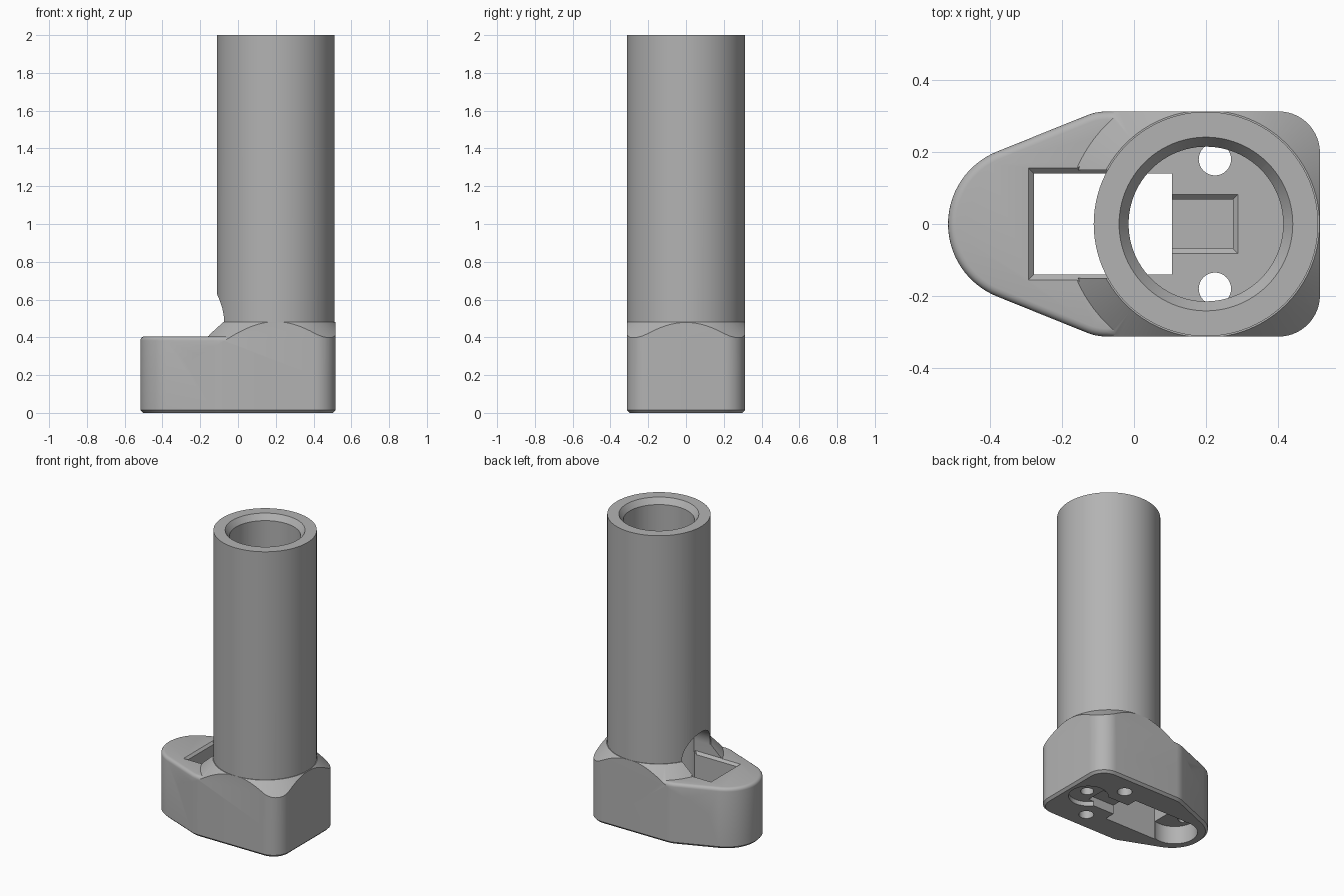
import bpy, bmesh, math

if "Cube" in bpy.data.objects:
    bpy.data.objects.remove(bpy.data.objects["Cube"])

TUBE_X, TUBE_R, BORE_R = 0.2, 0.312, 0.215
HALF_W, LENGTH, FLOOR, STEP, DECK = 0.313, 0.517, 0.2, 0.4, 0.48

grey = bpy.data.materials.new("plain_grey")
grey.use_nodes = True
colour = (0.45, 0.45, 0.45, 1)
grey.diffuse_color = colour
grey.node_tree.nodes["Principled BSDF"].inputs["Base Color"].default_value = colour


def make(name, bm):
    bmesh.ops.recalc_face_normals(bm, faces=bm.faces[:])
    mesh = bpy.data.meshes.new(name)
    bm.to_mesh(mesh)
    bm.free()
    mesh.materials.append(grey)
    ob = bpy.data.objects.new(name, mesh)
    bpy.context.collection.objects.link(ob)
    return ob


def prism(name, outline, z0, z1, bottom=0, top=0, segments=1):
    """Extrude an outline upwards, with optional bevelled rims."""
    bm = bmesh.new()
    face = bm.faces.new([bm.verts.new((x, y, z0)) for x, y in outline])
    out = bmesh.ops.extrude_face_region(bm, geom=[face])
    for v in out["geom"]:
        if isinstance(v, bmesh.types.BMVert):
            v.co.z = z1
    for z, size, seg in ((z0, bottom, 1), (z1, top, segments)):
        if size:
            rim = [e for e in bm.edges if all(abs(v.co.z - z) < 1e-5 for v in e.verts)]
            bmesh.ops.bevel(bm, geom=rim, offset=size, segments=seg, profile=0.5, affect='EDGES')
    return make(name, bm)


def lathe(name, x, y, r0, r1, z0, z1, n=96):
    bm = bmesh.new()
    bmesh.ops.create_cone(bm, cap_ends=True, segments=n, radius1=r0, radius2=r1, depth=z1 - z0)
    bmesh.ops.translate(bm, verts=bm.verts[:], vec=(x, y, (z0 + z1) / 2))
    return make(name, bm)


def block(name, x0, x1, w, z0, z1, grow=0):
    """Box centred on y = 0 whose top may flare outwards."""
    bm = bmesh.new()
    bmesh.ops.create_cube(bm, size=1)
    for v in bm.verts:
        g = grow if v.co.z > 0 else 0
        v.co = (x1 + g if v.co.x > 0 else x0 - g,
                math.copysign(w + g, v.co.y), z1 if v.co.z > 0 else z0)
    return make(name, bm)


def combine(target, other, operation):
    mod = target.modifiers.new("join", 'BOOLEAN')
    mod.operation, mod.solver, mod.object = operation, 'EXACT', other
    bpy.context.view_layer.objects.active = target
    bpy.ops.object.modifier_apply(modifier=mod.name)
    bpy.data.objects.remove(other)


def arc(cx, cy, r, a0, a1, n):
    angles = [math.radians(a0 + (a1 - a0) * i / n) for i in range(n + 1)]
    return [(cx + r * math.cos(a), cy + r * math.sin(a)) for a in angles]


# Teardrop base outline: rounded square end, tapering to a round nose
half = (arc(LENGTH - 0.115, HALF_W - 0.115, 0.115, 0, 90, 14)
        + arc(-0.075, HALF_W - 0.15, 0.15, 90, 112, 5)
        + arc(-0.3, 0, 0.217, 112, 180, 16))
outline = half + [(x, -y) for x, y in reversed(half[:-1])]

# Low base with softened rims, plus the raised deck with its conical shoulder
body = prism("tube_socket_bracket", outline, 0, STEP + 0.005, 0.015, 0.022, 4)
deck = prism("deck", outline, FLOOR, DECK)
combine(deck, lathe("shoulder", TUBE_X, 0, 0.316 + DECK - 0.1, 0.316, 0.1, DECK), 'INTERSECT')
combine(body, deck, 'UNION')

# Tall tube, bored with a chamfered mouth
combine(body, lathe("tube", TUBE_X, 0, TUBE_R, TUBE_R, 0.3, 2), 'UNION')
combine(body, lathe("bore", TUBE_X, 0, BORE_R, BORE_R, FLOOR, 2.1), 'DIFFERENCE')
combine(body, lathe("mouth", TUBE_X, 0, BORE_R - 0.005, 0.245, 1.955, 2.005), 'DIFFERENCE')

# Cable window through the base and the arch into the tube
combine(body, block("window", -0.278, 0.105, 0.14, -0.1, DECK), 'DIFFERENCE')
combine(body, block("window_rim", -0.278, 0.02, 0.14, STEP - 0.01, STEP + 0.01, 0.02), 'DIFFERENCE')
door = [(0.15, 0.3)] + arc(0, DECK, 0.15, 0, 180, 32) + [(-0.15, 0.3)]
arch = prism("arch", door, -0.25, 0.08)
for v in arch.data.vertices:
    y, z, x = v.co
    v.co = (x, y, max(z, STEP + 0.003))
combine(body, arch, 'DIFFERENCE')

# Pocket in the tube floor, with flared edges
combine(body, block("pocket", 0.05, 0.275, 0.068, FLOOR - 0.06, FLOOR + 0.01), 'DIFFERENCE')
combine(body, block("pocket_rim", 0.05, 0.275, 0.068, FLOOR - 0.014, FLOOR + 0.002, 0.016), 'DIFFERENCE')

# Screw holes through the floor
for side in (1, -1):
    combine(body, lathe("screw_hole", 0.225, side * 0.18, 0.045, 0.045, -0.1, FLOOR + 0.05, 32), 'DIFFERENCE')

# Underside: keyhole recess, neck, nose recess and two blind holes
combine(body, lathe("round_recess", 0.36, 0, 0.12, 0.12, -0.1, 0.03, 48), 'DIFFERENCE')
combine(body, block("neck", 0.05, 0.3, 0.068, -0.1, 0.06), 'DIFFERENCE')
combine(body, lathe("nose_recess", -0.32, 0, 0.139, 0.139, -0.1, 0.12, 48), 'DIFFERENCE')
for x, top in ((0.37, 0.14), (-0.4, 0.28)):
    combine(body, lathe("blind_hole", x, 0, 0.04, 0.04, -0.1, top, 32), 'DIFFERENCE')

# Smooth the rounds, keep the machined edges crisp
bpy.ops.object.select_all(action='DESELECT')
body.select_set(True)
bpy.context.view_layer.objects.active = body
bpy.ops.object.shade_smooth_by_angle(angle=math.radians(30))
